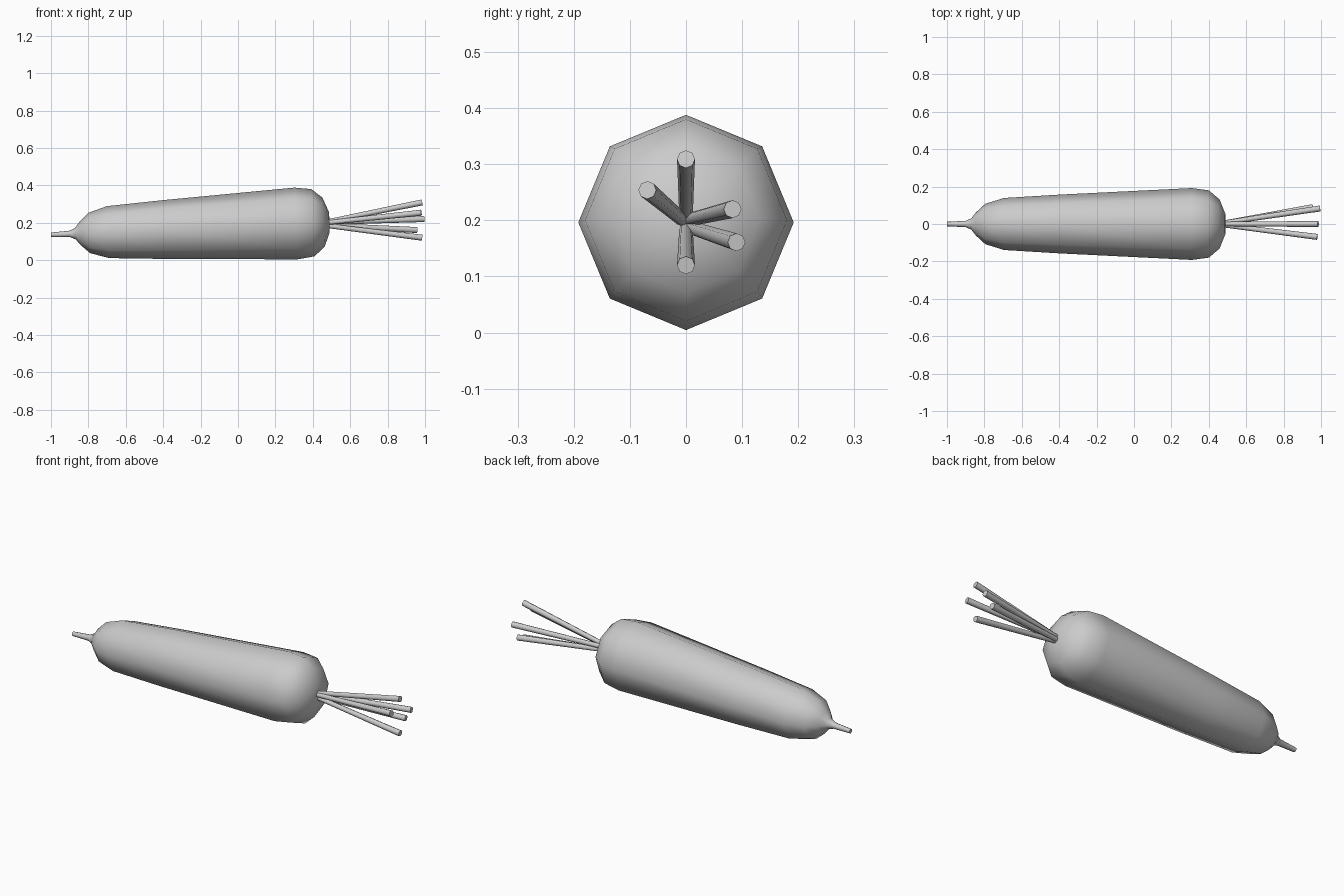
import bpy, bmesh, math
from mathutils import Vector

if "Cube" in bpy.data.objects:
    bpy.data.objects.remove(bpy.data.objects["Cube"])

SIDES = 8


def loft(name, rings, axis_at):
    """Skin 8-sided rings (distance along x, radius) around a leaning axis."""
    bm = bmesh.new()
    loops = []
    for x, r in rings:
        c, u, v = axis_at(x)
        loops.append([bm.verts.new(c + r * (math.cos(a) * u + math.sin(a) * v))
                      for a in (2 * math.pi * i / SIDES for i in range(SIDES))])
    for a, b in zip(loops, loops[1:]):
        for i in range(SIDES):
            j = (i + 1) % SIDES
            bm.faces.new((a[i], a[j], b[j], b[i]))
    bm.faces.new(loops[0][::-1])
    bm.faces.new(loops[-1])
    bmesh.ops.recalc_face_normals(bm, faces=bm.faces)
    mesh = bpy.data.meshes.new(name)
    bm.to_mesh(mesh)
    bm.free()
    obj = bpy.data.objects.new(name, mesh)
    bpy.context.collection.objects.link(obj)
    bpy.context.view_layer.objects.active = obj
    bpy.ops.object.select_all(action='DESELECT')
    obj.select_set(True)
    bpy.ops.object.shade_smooth_by_angle(angle=math.radians(50))
    return obj


# Root body, thin tail on the left, rounded shoulder on the right
SLOPE = 0.046


def body_axis(x):
    up = Vector((-SLOPE, 0, 1)).normalized()
    return Vector((x, 0, 0.182 + SLOPE * x)), Vector((0, 1, 0)), up


body = [(-1.0, 0.012), (-0.9, 0.017), (-0.87, 0.03), (-0.845, 0.062),
        (-0.795, 0.108), (-0.695, 0.139), (-0.4, 0.157), (0.31, 0.192),
        (0.40, 0.180), (0.457, 0.132), (0.488, 0.055), (0.49, 0.01)]
loft("root_body", body, body_axis)

# Cut leaf stems fanning out of the shoulder: (start, end)
stems = [((0.47, 0, 0.205), (0.985, 0, 0.309)),
         ((0.47, -0.005, 0.200), (0.98, -0.069, 0.254)),
         ((0.47, 0.005, 0.201), (0.995, 0.083, 0.220)),
         ((0.47, 0.005, 0.188), (0.957, 0.090, 0.161)),
         ((0.47, 0, 0.185), (0.985, 0, 0.120))]
for n, (start, end) in enumerate(stems, 1):
    p, q = Vector(start), Vector(end)
    d = (q - p).normalized()
    u = Vector((0, 0, 1)).cross(d).normalized()
    v = d.cross(u)
    loft(f"leaf_stem_{n}", [(0, 0.012), ((q - p).length, 0.016)],
         lambda t, p=p, d=d, u=u, v=v: (p + d * t, u, v))
